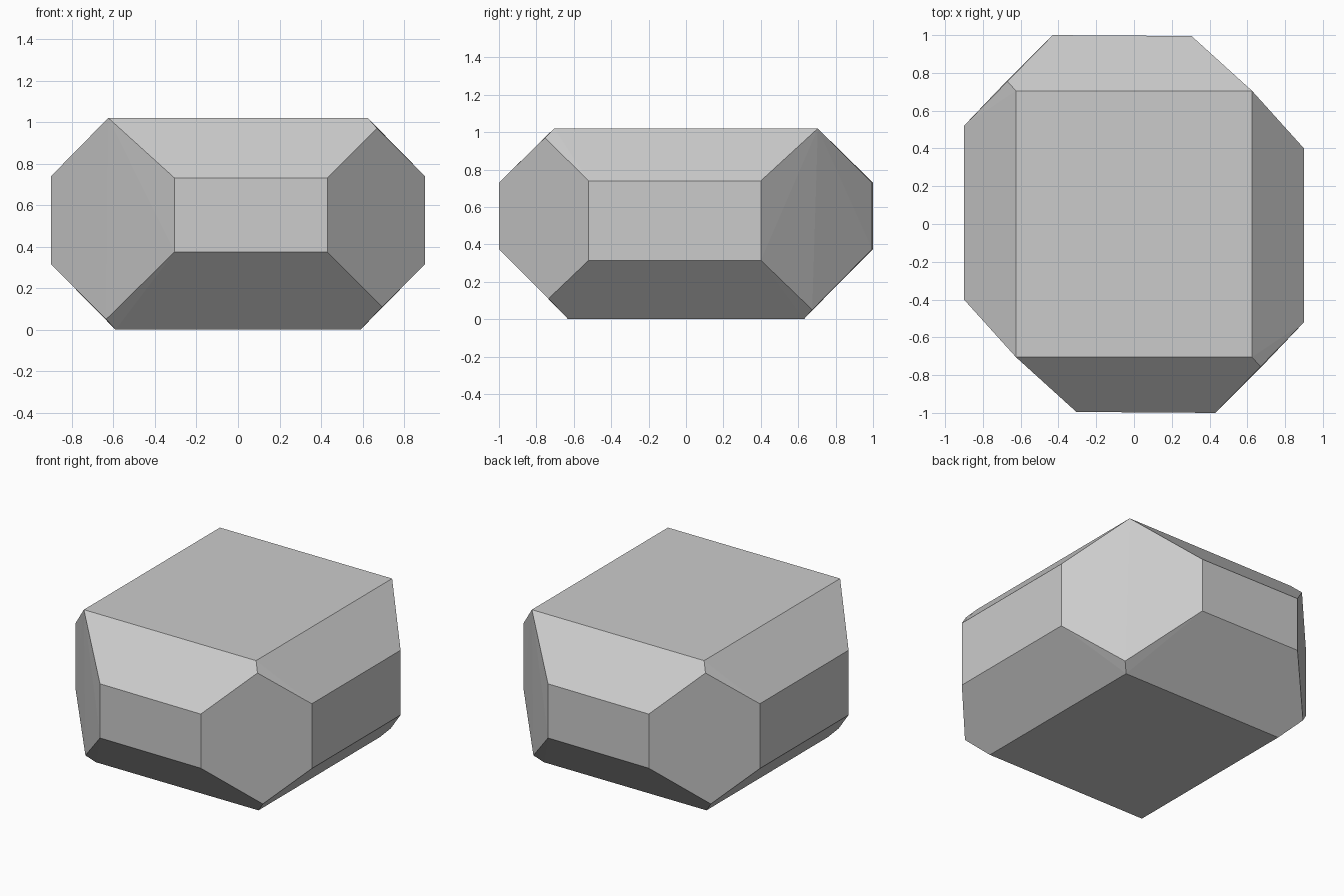
import bpy, bmesh, math

if "Cube" in bpy.data.objects:
    bpy.data.objects.remove(bpy.data.objects["Cube"])

# Front half of the faceted block; the back half is its half-turn copy
front_right = [(0.625, -0.705, 1.02), (0.67, -0.755, 0.97),
               (0.43, -1.0, 0.73), (0.43, -1.0, 0.375),
               (0.9, -0.52, 0.74), (0.9, -0.52, 0.315),
               (0.695, -0.735, 0.11), (0.59, -0.63, 0.0)]
front_left = [(-0.625, -0.705, 1.02),
              (-0.305, -0.995, 0.73), (-0.305, -0.995, 0.375),
              (-0.9, -0.4, 0.74), (-0.9, -0.4, 0.315),
              (-0.635, -0.675, 0.05), (-0.59, -0.63, 0.0)]

bm = bmesh.new()
for x, y, z in front_right + front_left:
    bm.verts.new((x, y, z))
    bm.verts.new((-x, -y, z))

# Wrap the corners and merge nearly flat triangles into clean facets
bmesh.ops.convex_hull(bm, input=bm.verts)
bmesh.ops.dissolve_limit(bm, angle_limit=math.radians(1.5),
                         verts=bm.verts, edges=bm.edges)
bmesh.ops.recalc_face_normals(bm, faces=bm.faces)

mesh = bpy.data.meshes.new("faceted_block")
bm.to_mesh(mesh)
bm.free()
block = bpy.data.objects.new("faceted_block", mesh)
bpy.context.collection.objects.link(block)
